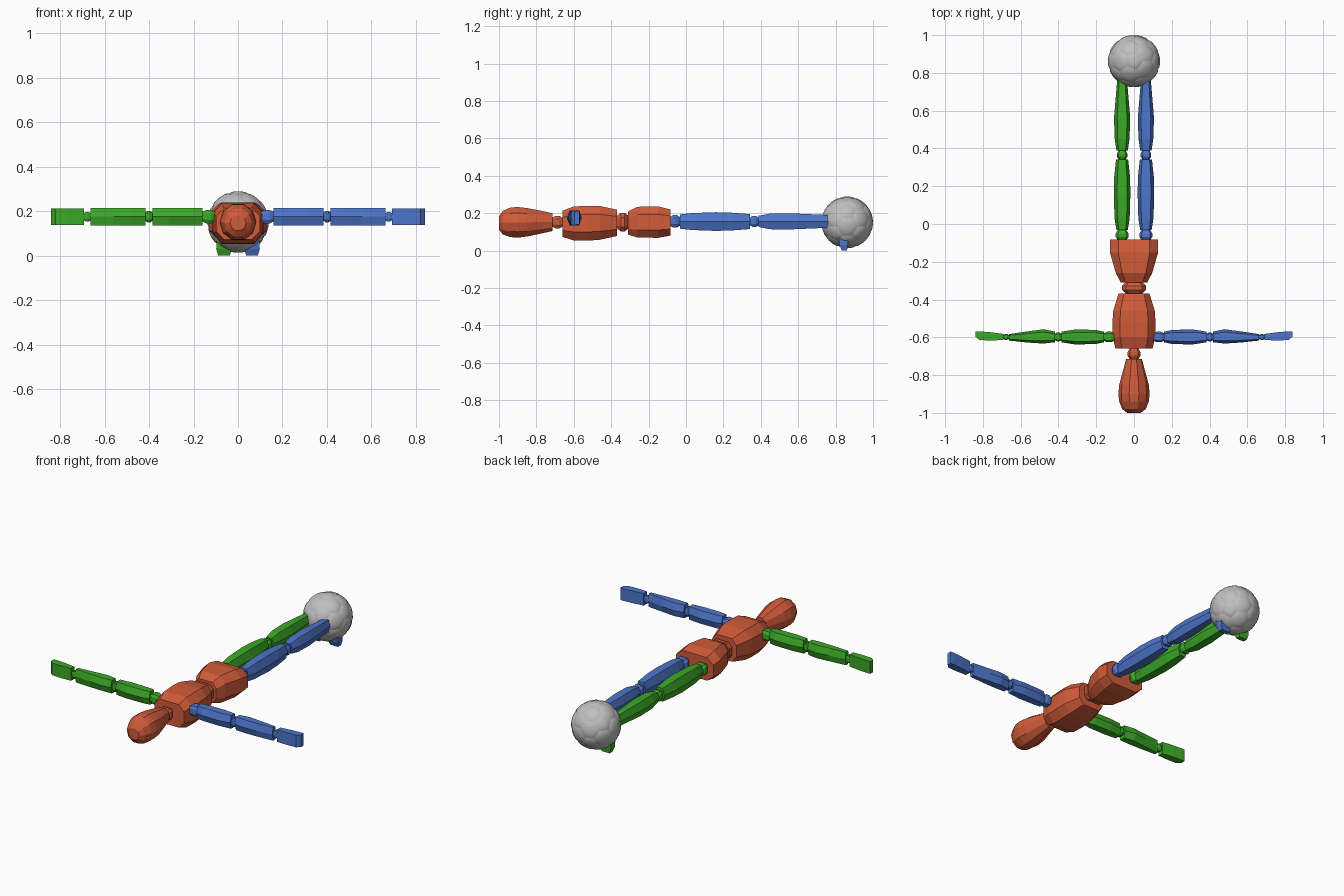
import bpy, bmesh, math
from mathutils import Vector

if "Cube" in bpy.data.objects:
    bpy.data.objects.remove(bpy.data.objects["Cube"])


def material(name, rgb):
    m = bpy.data.materials.new(name)
    m.diffuse_color = (*rgb, 1)
    m.use_nodes = True
    m.node_tree.nodes["Principled BSDF"].inputs["Base Color"].default_value = m.diffuse_color
    return m


RED = material("orange red", (0.64, 0.105, 0.042))
GREEN = material("green", (0.045, 0.40, 0.021))
BLUE = material("blue", (0.075, 0.18, 0.60))
GREY = material("light grey", (0.52, 0.52, 0.52))

# cross-sections
HEX = [(1, 0), (.6, 1), (-.6, 1), (-1, 0), (-.6, -1), (.6, -1)]
OCT = [(1, .5), (.65, 1), (-.65, 1), (-1, .5), (-1, -.5), (-.65, -1), (.65, -1), (1, -.5)]
BOX = [(1, 1), (-1, 1), (-1, -1), (1, -1)]
ROUND = [(math.cos(a * math.pi / 5), math.sin(a * math.pi / 5)) for a in range(10)]


def finish(name, bm, mat):
    me = bpy.data.meshes.new(name)
    bm.to_mesh(me)
    bm.free()
    me.materials.append(mat)
    ob = bpy.data.objects.new(name, me)
    bpy.context.collection.objects.link(ob)
    return ob


def loft(name, axis, rings, section, mat, side=1):
    """Rings are (position along axis, centre u, centre v, half u, half v)."""
    bm = bmesh.new()
    loops = []
    for t, cu, cv, hu, hv in rings:
        loop = []
        for u, v in section:
            p = [cu + hu * u, cv + hv * v]
            p.insert("XYZ".index(axis), t)
            loop.append(bm.verts.new((p[0] * side, p[1], p[2])))
        loops.append(loop)
    n = len(section)
    for a, b in zip(loops, loops[1:]):
        for i in range(n):
            j = (i + 1) % n
            bm.faces.new((a[i], a[j], b[j], b[i]))
    bm.faces.new(loops[0])
    bm.faces.new(loops[-1])
    bmesh.ops.recalc_face_normals(bm, faces=bm.faces[:])
    return finish(name, bm, mat)


def joint(name, axis, a, b, cu, cv, ru, rv, mat, side=1):
    d = b - a
    rings = [(a - .005, .6), (a + d * .33, 1), (b - d * .33, 1), (b + .005, .6)]
    loft(name, axis, [(t, cu, cv, ru * k, rv * k) for t, k in rings], OCT, mat, side)


# head, torso and pelvis
loft("head", "Y", [(-1, 0, .147, .036, .036), (-.98, 0, .149, .062, .066), (-.94, 0, .151, .078, .083),
                   (-.90, 0, .151, .083, .086), (-.85, 0, .151, .078, .080),
                   (-.765, 0, .152, .055, .062), (-.715, 0, .152, .042, .050)], ROUND, RED)
joint("neck", "Y", -.715, -.66, 0, .152, .034, .034, RED)
loft("torso", "Y", [(-.66, 0, .143, .098, .070), (-.60, 0, .145, .112, .091), (-.52, 0, .146, .114, .093),
                    (-.46, 0, .148, .110, .090), (-.368, 0, .148, .082, .070)], OCT, RED)
joint("waist", "Y", -.368, -.308, 0, .152, .064, .050, RED)
loft("pelvis", "Y", [(-.31, 0, .147, .070, .062), (-.26, 0, .152, .096, .082), (-.15, 0, .152, .128, .084),
                     (-.083, 0, .150, .126, .070)], OCT, RED)

# arms and legs, one colour on each side
AY, AZ = -.598, .175
LX, LZ = .063, .156
for side, label, mat in ((1, "right", BLUE), (-1, "left", GREEN)):
    joint(label + "_shoulder", "X", .10, .163, AY, AZ, .028, .030, mat, side)
    loft(label + "_upper_arm", "X", [(.16, AY, AZ, .028, .040), (.20, AY, AZ, .037, .040),
         (.31, AY, AZ, .040, .040), (.385, AY, AZ, .028, .040)], HEX, mat, side)
    joint(label + "_elbow", "X", .385, .417, AY, AZ, .024, .026, mat, side)
    loft(label + "_forearm", "X", [(.417, AY, AZ, .028, .040), (.48, AY + .003, AZ, .038, .040),
         (.56, AY, AZ, .030, .040), (.663, AY - .002, AZ, .017, .040)], HEX, mat, side)
    joint(label + "_wrist", "X", .663, .692, AY, AZ, .015, .022, mat, side)
    loft(label + "_hand", "X", [(.692, AY, AZ, .016, .037), (.76, AY + .003, AZ, .022, .037),
         (.82, AY + .007, AZ, .023, .037), (.84, AY + .016, AZ, .013, .037)], BOX, mat, side)

    joint(label + "_hip", "Y", -.085, -.033, LX, LZ, .034, .034, mat, side)
    loft(label + "_thigh", "Y", [(-.033, LX, .155, .030, .038), (.03, LX, .155, .040, .045),
         (.16, LX, .155, .044, .050), (.25, LX, .155, .042, .047), (.342, LX, .155, .032, .040)],
         HEX, mat, side)
    joint(label + "_knee", "Y", .342, .388, LX, LZ, .028, .030, mat, side)
    loft(label + "_shin", "Y", [(.388, LX, LZ, .030, .030), (.45, LX, LZ, .039, .042),
         (.56, LX, LZ, .043, .043), (.765, LX, LZ, .026, .034)], HEX, mat, side)
    joint(label + "_ankle", "Y", .765, .81, LX, LZ, .020, .022, mat, side)
    loft(label + "_foot", "Z", [(0, LX, .847, .026, .014), (.03, LX, .843, .035, .022),
         (.19, LX, .832, .028, .032)], BOX, mat, side)

# ball: truncated icosahedron with slightly domed panels
bm = bmesh.new()
bmesh.ops.create_icosphere(bm, subdivisions=1, radius=1)
bmesh.ops.bevel(bm, geom=bm.verts[:], offset=100 / 3, offset_type='PERCENT',
                segments=1, profile=.5, affect='VERTICES')
for e in bm.edges:
    e.smooth = False
bmesh.ops.poke(bm, faces=bm.faces[:])
bmesh.ops.subdivide_edges(bm, edges=bm.edges[:], cuts=2, use_grid_fill=True)
for v in bm.verts:
    seam = any(not e.smooth for e in v.link_edges)
    v.co = v.co.normalized() * (.1345 if seam else .138) + Vector((0, .862, .151))
for f in bm.faces:
    f.smooth = True
bmesh.ops.recalc_face_normals(bm, faces=bm.faces[:])
finish("ball", bm, GREY)
